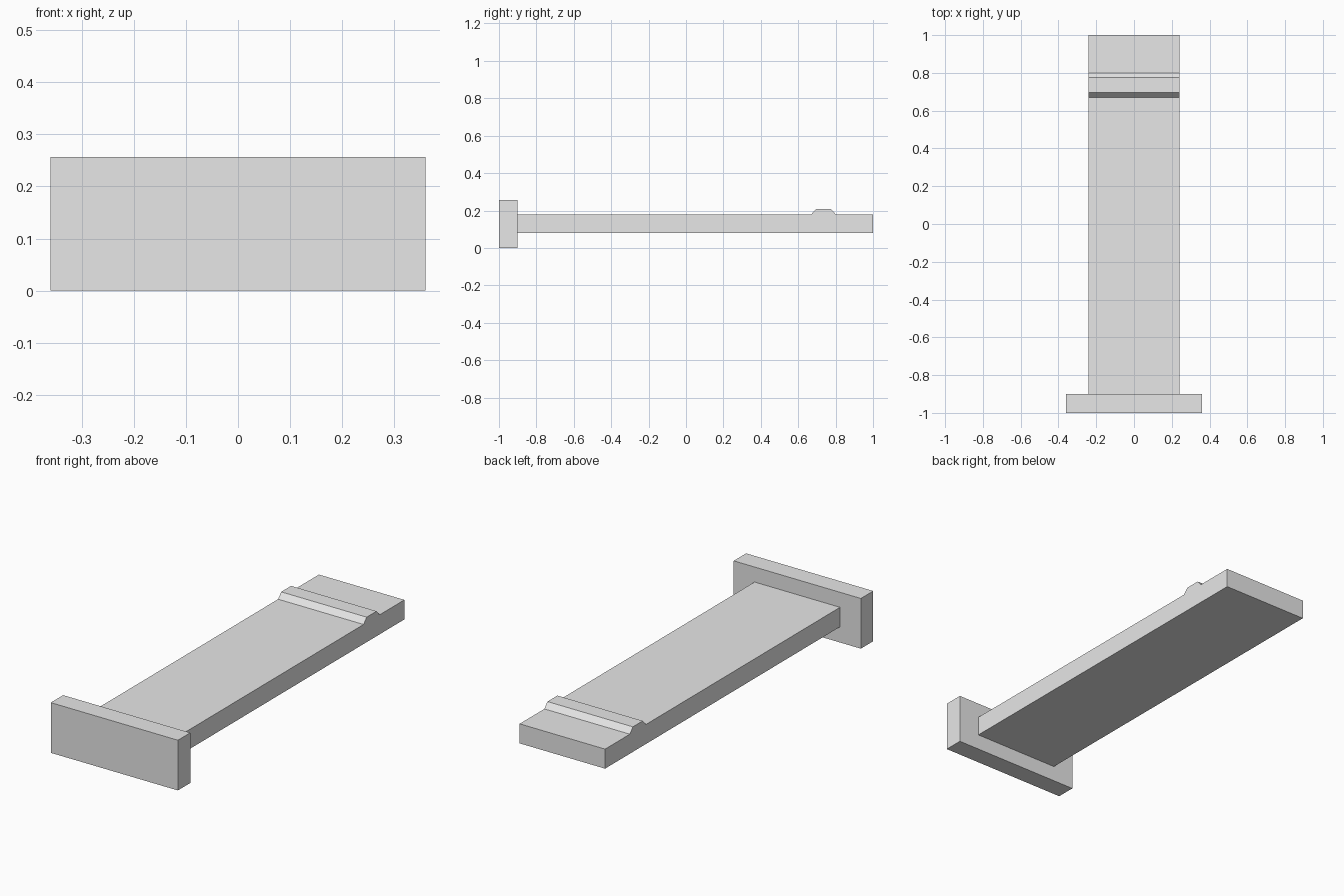
import bpy
import bmesh

cube = bpy.data.objects.get("Cube")
if cube:
    bpy.data.objects.remove(cube, do_unlink=True)

# Single plain grey
grey = bpy.data.materials.new("light_grey")
grey.use_nodes = True
colour = (0.8, 0.8, 0.8, 1)
grey.diffuse_color = colour
grey.node_tree.nodes["Principled BSDF"].inputs["Base Color"].default_value = colour


def extrude_profile(name, profile, half_width):
    """Extrude a closed (y, z) outline symmetrically along x."""
    bm = bmesh.new()
    face = bm.faces.new([bm.verts.new((-half_width, y, z)) for y, z in profile])
    result = bmesh.ops.extrude_face_region(bm, geom=[face])
    moved = [v for v in result["geom"] if isinstance(v, bmesh.types.BMVert)]
    bmesh.ops.translate(bm, verts=moved, vec=(2 * half_width, 0, 0))
    bmesh.ops.recalc_face_normals(bm, faces=bm.faces)
    mesh = bpy.data.meshes.new(name)
    bm.to_mesh(mesh)
    bm.free()
    mesh.materials.append(grey)
    obj = bpy.data.objects.new(name, mesh)
    bpy.context.collection.objects.link(obj)
    return obj


def rectangle(y0, y1, z0, z1):
    return [(y0, z0), (y1, z0), (y1, z1), (y0, z1)]


# Upright plate across the front end
extrude_profile("front_plate", rectangle(-1, -0.9, 0, 0.257), 0.36)

# Long flat board with a bevelled ridge near the back
board = [(-0.9, 0.08), (1, 0.08), (1, 0.18)]
ridge = [(0.8, 0.18), (0.775, 0.208), (0.695, 0.208), (0.67, 0.18)]
extrude_profile("board_with_ridge", board + ridge + [(-0.9, 0.18)], 0.242)
